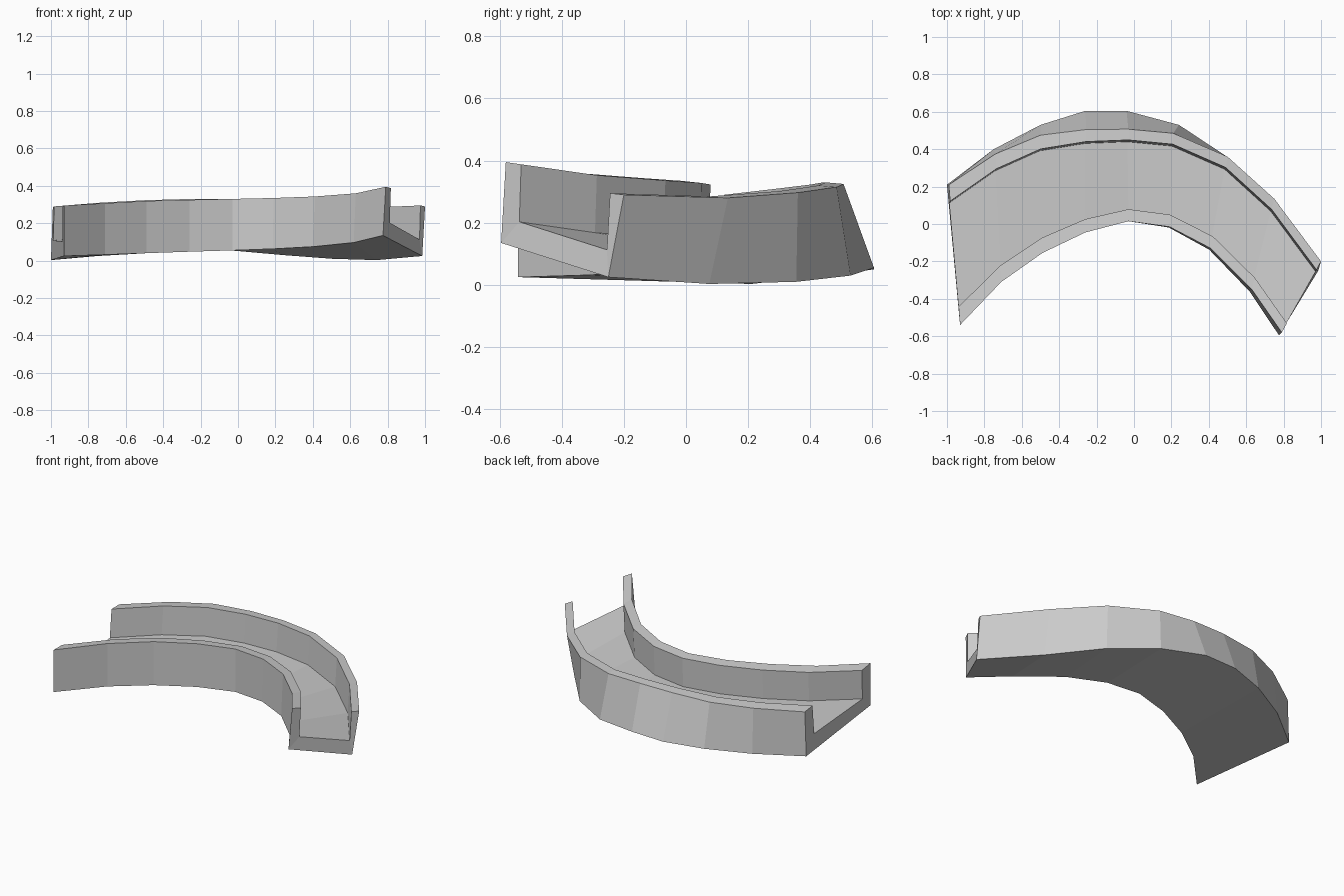
import bpy, bmesh
from mathutils import Vector

if "Cube" in bpy.data.objects:
    bpy.data.objects.remove(bpy.data.objects["Cube"])

# Stations along the bend: inner wall top xy, inner bottom z, inner top z,
# outer wall top xyz, outer wall bottom xyz
STATIONS = [
    (-.93, -.54, .025, .295, -.99, .21, .285, -1.0, .21, .003),
    (-.71, -.31, .032, .307, -.74, .375, .305, -.75, .40, .025),
    (-.49, -.155, .040, .319, -.50, .475, .318, -.50, .53, .040),
    (-.26, -.045, .048, .325, -.255, .505, .325, -.26, .605, .050),
    (-.03, .015, .055, .330, -.03, .507, .325, -.04, .605, .055),
    (.19, -.015, .063, .335, .21, .485, .315, .24, .53, .030),
    (.41, -.13, .075, .343, .50, .36, .297, .505, .355, .010),
    (.63, -.35, .097, .360, .75, .135, .280, .74, .075, .003),
    (.79, -.58, .135, .395, 1.0, -.20, .290, .985, -.25, .025),
]
DEPTH = .185        # channel depth below the rims
RIM_IN, RIM_OUT = .13, .117   # rim widths as a share of the section width


def section(i, s):
    """U-shaped cross-section at one station."""
    top_in, top_out = Vector((s[0], s[1], s[3])), Vector(s[4:7])
    lean = max(0, i - 4) / 4 * .015
    bot_in, bot_out = Vector((s[0] - lean, s[1] - lean, s[2])), Vector(s[7:10])
    across = top_out - top_in
    lip_in = top_in + across * RIM_IN
    lip_out = top_out - across * RIM_OUT
    lip_in.z, lip_out.z = top_in.z - .007, top_out.z + .005
    drop_in = Vector((-.006 * (i > 5), -.006, -DEPTH))
    drop_out = Vector((-.005, -.01, -DEPTH + .003))
    return [bot_in, top_in, lip_in, lip_in + drop_in,
            lip_out + drop_out, lip_out, top_out, bot_out]


# Banked channel, lofted through the sections
bm = bmesh.new()
rings = [[bm.verts.new(p) for p in section(i, s)] for i, s in enumerate(STATIONS)]
for a, b in zip(rings, rings[1:]):
    for k in range(8):
        n = (k + 1) % 8
        bm.faces.new((a[k], a[n], b[n], b[k]))

# End caps: inner wall, floor, outer wall
for r in (rings[0], rings[-1]):
    for quad in ((0, 1, 2, 3), (0, 3, 4, 7), (7, 4, 5, 6)):
        bm.faces.new([r[k] for k in quad])
bmesh.ops.recalc_face_normals(bm, faces=bm.faces)
mesh = bpy.data.meshes.new("curved_channel")
bm.to_mesh(mesh)
bm.free()
bpy.context.collection.objects.link(bpy.data.objects.new("curved_channel", mesh))
